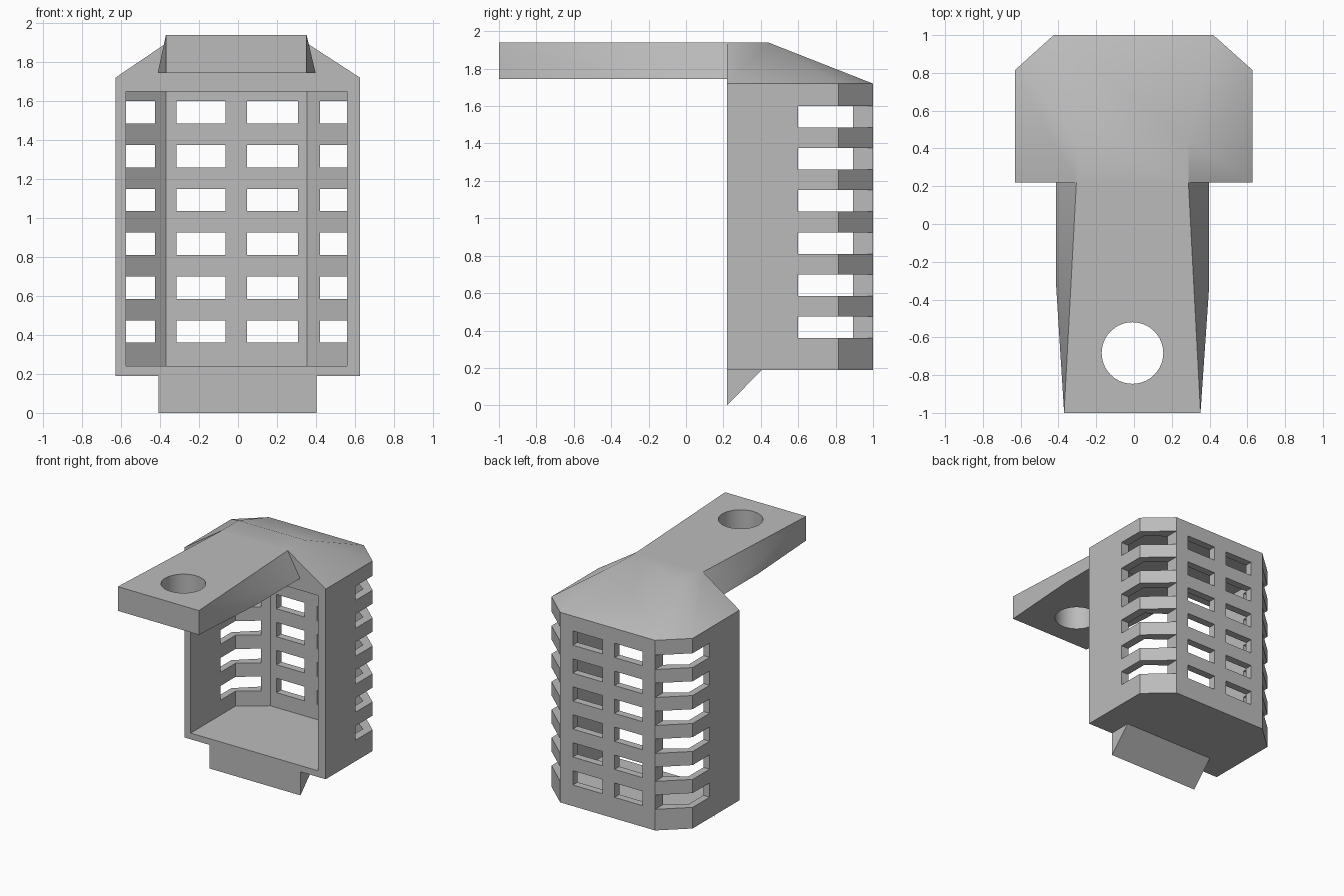
import bpy, bmesh, math
from mathutils import Matrix, Vector

cube = bpy.data.objects.get("Cube")
if cube:
    bpy.data.objects.remove(cube, do_unlink=True)

grey = bpy.data.materials.new("plain grey")
grey.use_nodes = True
colour = (0.5, 0.5, 0.5, 1)
grey.diffuse_color = colour
grey.node_tree.nodes["Principled BSDF"].inputs["Base Color"].default_value = colour

FRONT, BACK = 0.22, 1.0


def finish(name, bm):
    bmesh.ops.recalc_face_normals(bm, faces=bm.faces)
    mesh = bpy.data.meshes.new(name)
    bm.to_mesh(mesh)
    bm.free()
    mesh.materials.append(grey)
    obj = bpy.data.objects.new(name, mesh)
    bpy.context.collection.objects.link(obj)
    return obj


def hull(name, points):
    """Convex solid around the points, with flat regions merged."""
    bm = bmesh.new()
    for p in points:
        bm.verts.new(p)
    bmesh.ops.convex_hull(bm, input=bm.verts)
    bmesh.ops.dissolve_limit(bm, angle_limit=math.radians(0.5),
                             verts=bm.verts, edges=bm.edges)
    return finish(name, bm)


def add_box(bm, x0, x1, y0, y1, z0, z1):
    lo, hi = Vector((x0, y0, z0)), Vector((x1, y1, z1))
    bmesh.ops.create_cube(bm, size=1, matrix=Matrix.Translation((lo + hi) / 2)
                          @ Matrix.Diagonal((*(hi - lo), 1)))


def cut(obj, cutter):
    """Subtract the cutter, then discard it."""
    mod = obj.modifiers.new("cut", 'BOOLEAN')
    mod.operation, mod.solver, mod.object = 'DIFFERENCE', 'EXACT', cutter
    dg = bpy.context.evaluated_depsgraph_get()
    mesh = bpy.data.meshes.new_from_object(obj.evaluated_get(dg))
    obj.modifiers.clear()
    obj.data = mesh
    bpy.data.objects.remove(cutter, do_unlink=True)


def footprint(left, right, corner_l, corner_r, front, side, back):
    return [(left, front), (right, front), (right, side),
            (corner_r, back), (corner_l, back), (left, side)]


# Housing: chamfered box with a sloping roof
outer = footprint(-0.63, 0.627, -0.425, 0.42, FRONT, 0.815, BACK)
points = [(x, y, z) for x, y in outer for z in (0.19, 1.72)]
points += [(x, y, 1.94) for x in (-0.305, 0.288) for y in (FRONT, 0.44)]
housing = hull("housing", points)

# Open cavity
inner = footprint(-0.575, 0.56, -0.37, 0.355, 0.1, 0.79, 0.94)
cut(housing, hull("cavity_cutter",
                  [(x, y, z) for x, y in inner for z in (0.24, 1.65)]))

# Vent slots: two in the back wall and one round each chamfered corner per row
slots = bmesh.new()
for row in range(6):
    z = 0.36 + row * 0.225
    for x0, x1, y0 in ((-0.8, -0.425, 0.6), (-0.315, -0.065, 0.85),
                       (0.045, 0.307, 0.85), (0.42, 0.8, 0.6)):
        add_box(slots, x0, x1, y0, 1.1, z, z + 0.115)
cut(housing, finish("slot_cutter", slots))

# Mounting arm: narrows on top towards the housing
arm = hull("mounting_arm", [
    (-0.305, FRONT, 1.94), (0.288, FRONT, 1.94),
    (-0.37, -1, 1.94), (0.352, -1, 1.94),
    (-0.37, -1, 1.745), (0.352, -1, 1.745),
    (-0.412, -0.33, 1.745), (0.398, -0.33, 1.745),
    (-0.412, FRONT, 1.745), (0.398, FRONT, 1.745)])

# Bolt hole
hole = bmesh.new()
bmesh.ops.create_cone(hole, cap_ends=True, segments=64, radius1=0.163,
                      radius2=0.163, depth=1,
                      matrix=Matrix.Translation((-0.008, -0.683, 1.85)))
cut(arm, finish("hole_cutter", hole))

# Wedge lip under the housing
lip = hull("bottom_lip", [(x, y, z) for x in (-0.408, 0.402)
                          for y, z in ((FRONT, 0), (FRONT, 0.19), (0.405, 0.19))])

# Smooth shading with sharp edges kept
bpy.ops.object.select_all(action='DESELECT')
for obj in (housing, arm, lip):
    obj.select_set(True)
    bpy.context.view_layer.objects.active = obj
bpy.ops.object.shade_smooth_by_angle(angle=math.radians(30))
